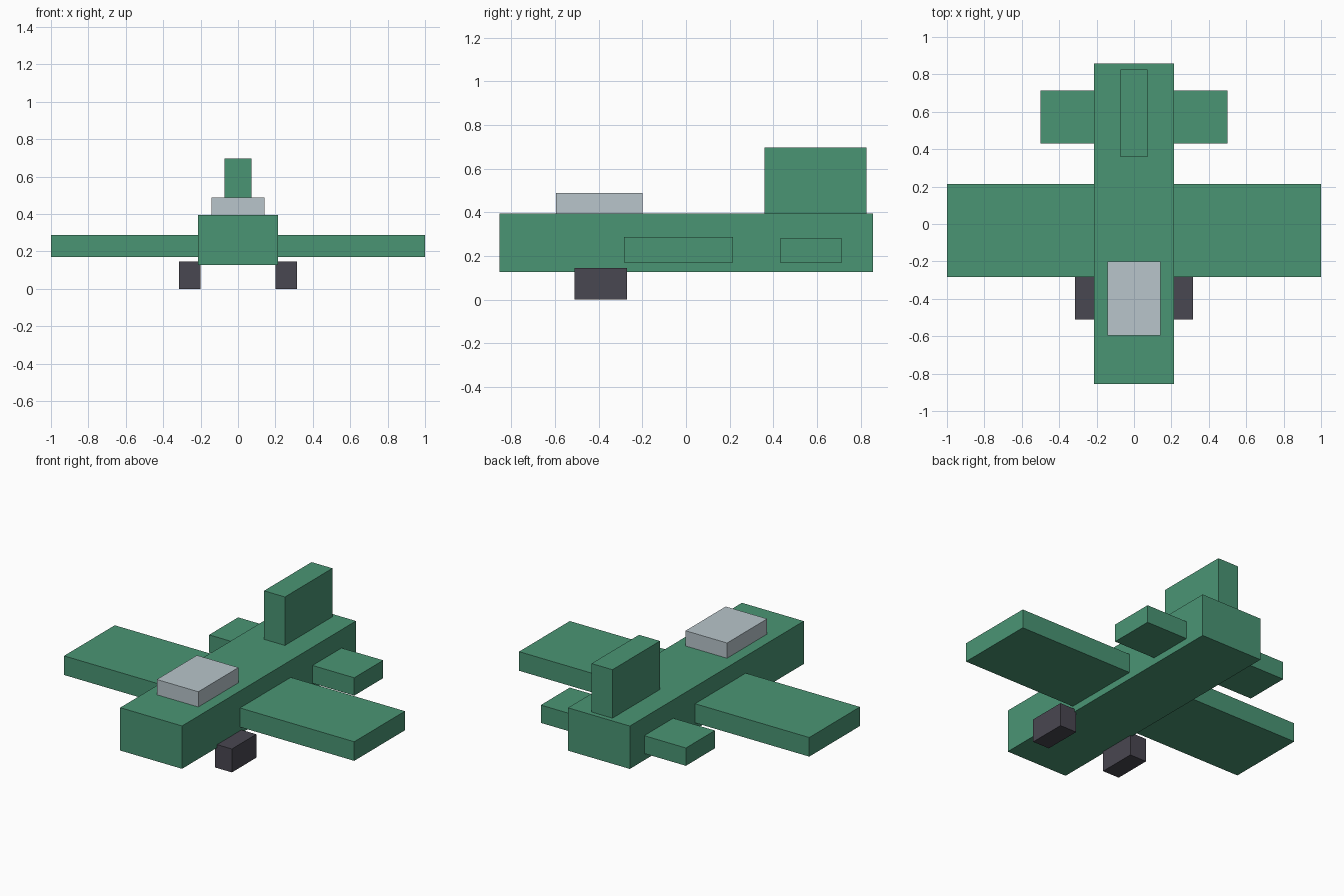
import bpy

if "Cube" in bpy.data.objects:
    bpy.data.objects.remove(bpy.data.objects["Cube"])


def linear(c):
    c /= 255
    return c / 12.92 if c <= 0.04045 else ((c + 0.055) / 1.055) ** 2.4


def material(name, rgb):
    m = bpy.data.materials.new(name)
    m.diffuse_color = [linear(c) for c in rgb] + [1]
    m.use_nodes = True
    m.node_tree.nodes["Principled BSDF"].inputs["Base Color"].default_value = m.diffuse_color
    return m


def box(name, x, y, z, mat):
    """Box spanning the (min, max) ranges on each axis."""
    spans = (x, y, z)
    bpy.ops.mesh.primitive_cube_add(size=1, location=[(a + b) / 2 for a, b in spans])
    ob = bpy.context.object
    ob.name = name
    ob.scale = [b - a for a, b in spans]
    bpy.ops.object.transform_apply(location=False, rotation=False, scale=True)
    ob.data.materials.append(mat)
    return ob


green = material("green", (74, 149, 116))
grey = material("pale grey", (184, 197, 203))
dark = material("dark grey", (73, 71, 81))

# Body, cockpit and tail fin
box("fuselage", (-0.213, 0.213), (-0.855, 0.857), (0.127, 0.394), green)
box("canopy", (-0.143, 0.143), (-0.595, -0.2), (0.392, 0.489), grey)
box("tail_fin", (-0.072, 0.072), (0.359, 0.827), (0.392, 0.696), green)

# Main wing and tailplane run through the body
box("wing", (-1, 1), (-0.284, 0.215), (0.169, 0.288), green)
box("tailplane", (-0.5, 0.5), (0.43, 0.715), (0.169, 0.28), green)

# Landing wheels
for side, x in (("left", (-0.315, -0.2)), ("right", (0.2, 0.315))):
    box(side + "_wheel", x, (-0.51, -0.27), (0, 0.146), dark)
